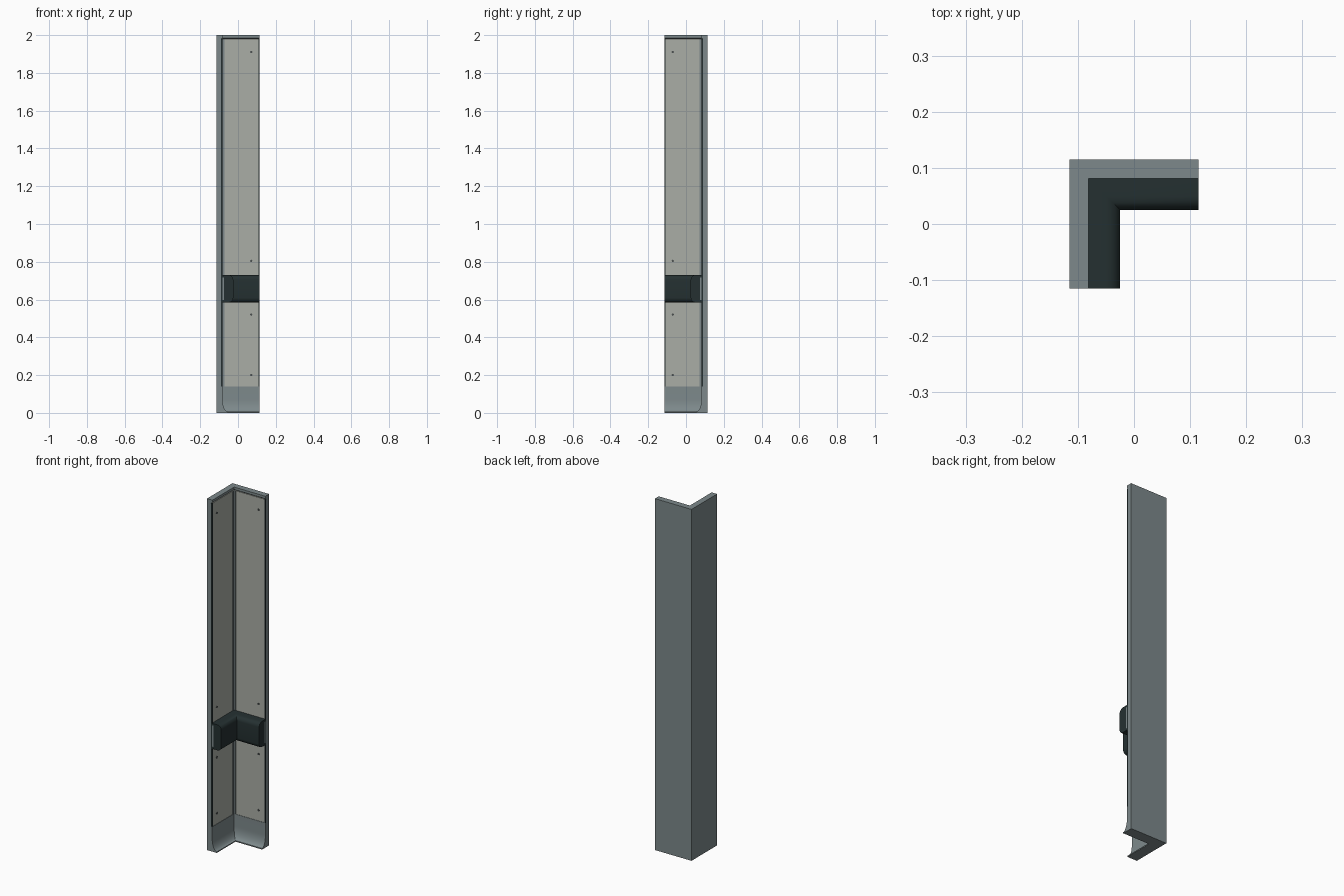
import bpy, bmesh, math
from mathutils import Matrix, Vector

if "Cube" in bpy.data.objects:
    bpy.data.objects.remove(bpy.data.objects["Cube"])

H = 0.115  # half width of the corner


def mat(name, c):
    m = bpy.data.materials.new(name)
    m.diffuse_color = (*c, 1)
    m.use_nodes = True
    m.node_tree.nodes["Principled BSDF"].inputs["Base Color"].default_value = m.diffuse_color
    return m


GREY = mat("blue grey", (0.205, 0.25, 0.258))
PANEL = mat("pale panel", (0.40, 0.42, 0.38))
DARK = mat("dark green black", (0.018, 0.030, 0.031))
STEEL = mat("screw grey", (0.07, 0.08, 0.08))


def finish(bm, name, material, smooth=False):
    bmesh.ops.recalc_face_normals(bm, faces=bm.faces[:])
    me = bpy.data.meshes.new(name)
    bm.to_mesh(me)
    bm.free()
    me.materials.append(material)
    ob = bpy.data.objects.new(name, me)
    bpy.context.collection.objects.link(ob)
    if smooth:
        bpy.ops.object.select_all(action='DESELECT')
        ob.select_set(True)
        bpy.context.view_layer.objects.active = ob
        bpy.ops.object.shade_smooth_by_angle(angle=math.radians(35))
    return ob


def sweep(name, profile, material, end=H, start=None, smooth=False):
    """Sweep a (depth from back, height) profile round the mitred corner.
    With start set, sweep only a straight stretch on each wing."""
    bm = bmesh.new()
    if start is None:
        paths = [[lambda d: (-H + d, -end), lambda d: (-H + d, H - d),
                  lambda d: (end, H - d)]]
    else:
        paths = [[lambda d: (-H + d, -end), lambda d: (-H + d, -start)],
                 [lambda d: (start, H - d), lambda d: (end, H - d)]]
    n = len(profile)
    for path in paths:
        rings = [[bm.verts.new((*f(d), z)) for d, z in profile] for f in path]
        for a, b in zip(rings, rings[1:]):
            for i in range(n):
                j = (i + 1) % n
                bm.faces.new((a[i], a[j], b[j], b[i]))
        bm.faces.new(rings[0])
        bm.faces.new(rings[-1][::-1])
    return finish(bm, name, material, smooth)


def rect(d0, d1, z0, z1):
    return [(d0, z0), (d1, z0), (d1, z1), (d0, z1)]


# Wall core and top rim
sweep("wall_core", rect(0, 0.026, 0, 2), GREY)
sweep("top_rim", [(0.026, 1.98), (0.034, 1.986), (0.034, 2), (0.026, 2)], GREY)

# Lining panels, dark end trims and inside corner strip
sweep("lining_panel", rect(0.026, 0.031, 0.14, 1.98), PANEL, end=H - 0.006)
sweep("end_trim", rect(0.026, 0.033, 0.14, 1.98), DARK, start=H - 0.006)
sweep("corner_strip", rect(0.031, 0.0325, 0.14, 1.98), GREY, end=-H + 0.043)

# Coved skirting at the floor
cove = [(0.026, 0), (0.062, 0), (0.062, 0.006)]
for i in range(1, 11):
    a = math.pi / 2 * i / 10
    cove.append((0.062 - 0.029 * math.sin(a), 0.071 - 0.065 * math.cos(a)))
cove += [(0.033, 0.14), (0.026, 0.14)]
sweep("coved_skirting", cove, GREY, smooth=True)

# Bumper rail with rounded front edges, hollow at the back
lower = [(0.031, 0.597), (0.031, 0.585), (0.065, 0.585)]
for i in range(1, 7):
    a = math.pi / 2 * i / 6
    lower.append((0.065 + 0.025 * math.sin(a), 0.61 - 0.025 * math.cos(a)))
upper = [(d, 1.315 - z) for d, z in reversed(lower)]
rail = lower + upper + [(0.041, 0.718), (0.041, 0.597)]
sweep("bumper_rail", rail, DARK, smooth=True)
sweep("rail_bracket", rect(0.031, 0.041, 0.597, 0.718), GREY)

# Panel screws on both wings
bm = bmesh.new()
for z in (0.2, 0.52, 0.805, 1.91):
    for pos, axis in (((0.07, H - 0.031, z), 'X'), ((-H + 0.031, -0.07, z), 'Y')):
        bmesh.ops.create_cone(
            bm, cap_ends=True, segments=12, radius1=0.006, radius2=0.006, depth=0.005,
            matrix=Matrix.Translation(Vector(pos)) @ Matrix.Rotation(math.pi / 2, 4, axis))
finish(bm, "panel_screws", STEEL)
